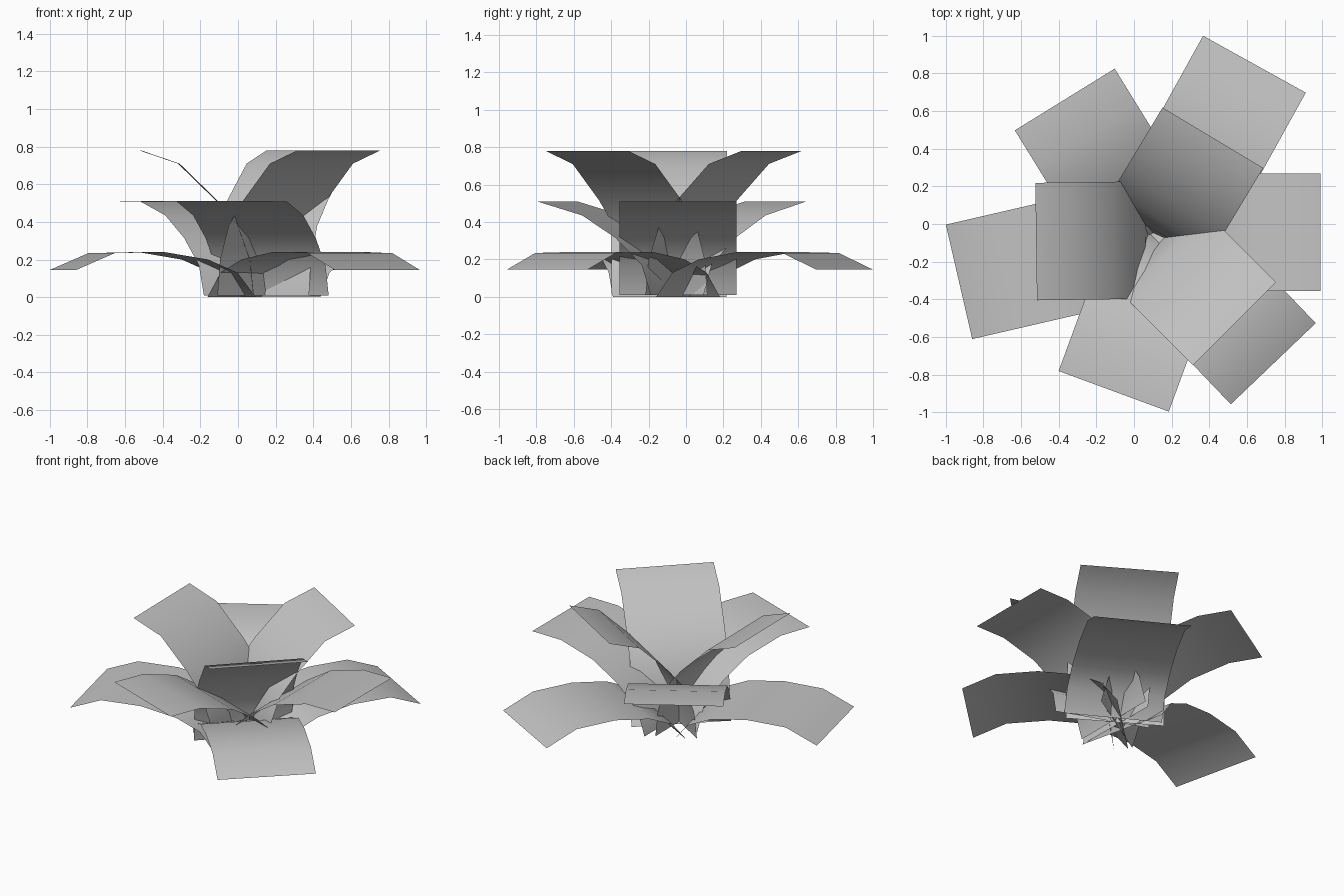
import bpy
from math import radians, cos, sin

if "Cube" in bpy.data.objects:
    bpy.data.objects.remove(bpy.data.objects["Cube"])

grey = bpy.data.materials.new("leaf_grey")
grey.use_nodes = True
colour = (0.55, 0.55, 0.55, 1)
grey.diffuse_color = colour
grey.node_tree.nodes["Principled BSDF"].inputs["Base Color"].default_value = colour

HALF_WIDTH = 0.312

# Side profiles of the three tiers: distance outwards, height
HIGH = [(0, 0.01), (0.02, 0.2), (0.085, 0.38), (0.195, 0.515), (0.395, 0.71), (0.6, 0.78)]
MID = [(0, 0.01), (0.05, 0.17), (0.2, 0.315), (0.39, 0.435), (0.64, 0.508), (0.86, 0.51)]
LOW = [(0, 0), (0.1, 0.13), (0.26, 0.2), (0.5, 0.24), (0.77, 0.234), (0.98, 0.145)]


def leaf(name, profile, angle, base):
    """Sweep a profile into a rectangular strip that leaves its base at an angle."""
    c, s = cos(radians(angle)), sin(radians(angle))
    verts = [(base[0] + r * c - w * s, base[1] + r * s + w * c, z)
             for r, z in profile for w in (-HALF_WIDTH, HALF_WIDTH)]
    faces = [(2 * i, 2 * i + 2, 2 * i + 3, 2 * i + 1) for i in range(len(profile) - 1)]
    mesh = bpy.data.meshes.new(name)
    mesh.from_pydata(verts, [], faces)
    mesh.materials.append(grey)
    mesh.shade_smooth()
    bpy.context.collection.objects.link(bpy.data.objects.new(name, mesh))


# Each tier has three leaves: angle and base position
tiers = {
    "upper_leaf": (HIGH, [(180.8, (0.08, -0.085)), (59, (0.11, -0.056)), (-45, (0.111, -0.106))]),
    "middle_leaf": (MID, [(0, (0.13, -0.043)), (121.7, (0.084, -0.07)), (249.8, (0.189, -0.082))]),
    "lower_leaf": (LOW, [(193, (0.025, -0.087)), (61, (0.165, -0.008)), (-46.3, (0.063, -0.034))]),
}
for name, (profile, leaves) in tiers.items():
    for i, (angle, base) in enumerate(leaves):
        leaf(f"{name}_{i + 1}", profile, angle, base)
